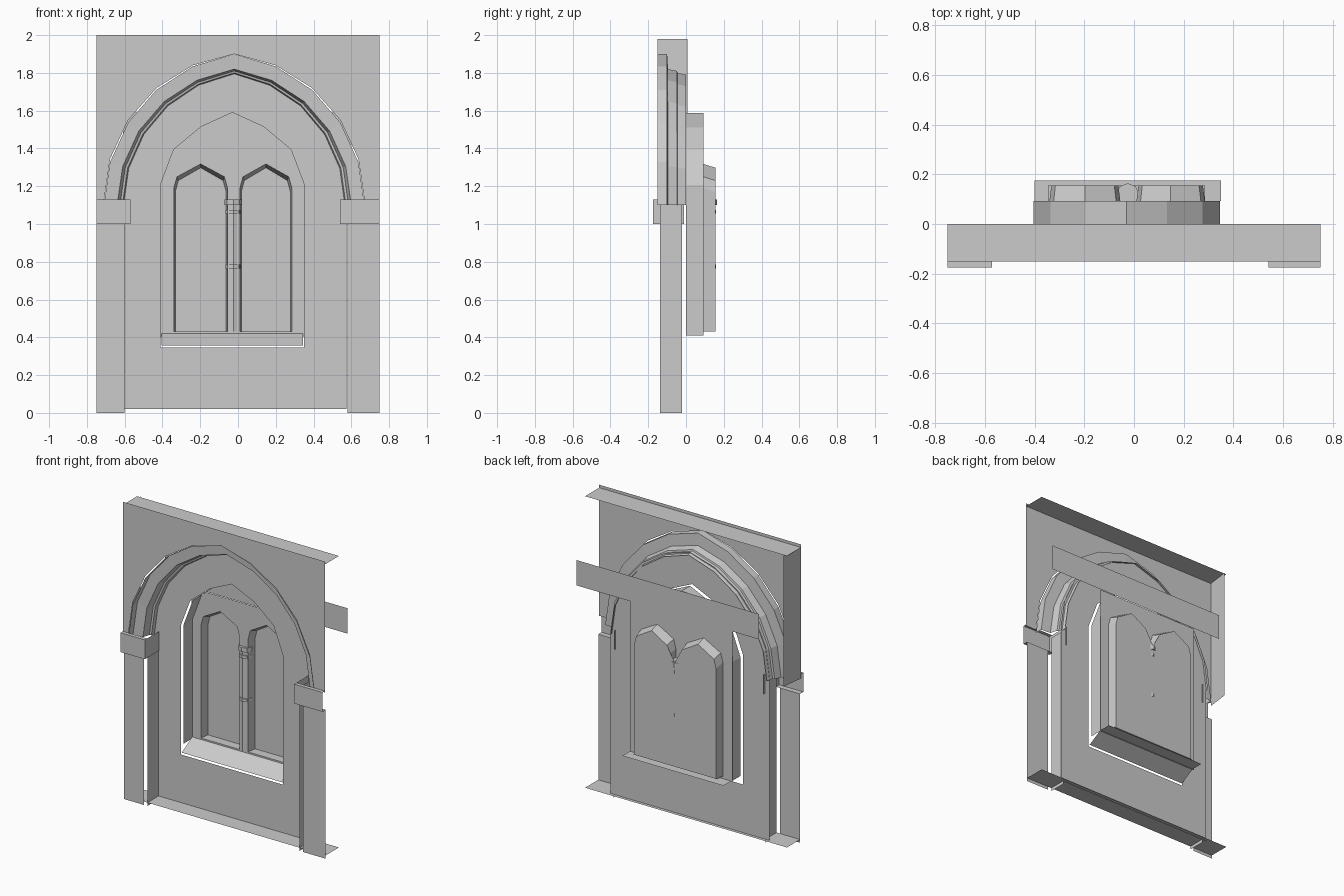
import bpy, bmesh, math

if "Cube" in bpy.data.objects:
    bpy.data.objects.remove(bpy.data.objects["Cube"])


def finish(name, bm):
    me = bpy.data.meshes.new(name)
    bm.to_mesh(me)
    bm.free()
    ob = bpy.data.objects.new(name, me)
    bpy.context.collection.objects.link(ob)
    return ob


def mirrored(cx, half):
    """Full outline from (half width, z) points running from foot to apex."""
    return [(cx - w, z) for w, z in half] + [(cx + w, z) for w, z in half[-2::-1]]


def arch(cx, w, spring, apex, n, base=None):
    """Pointed arch outline made of two arcs of n segments."""
    r = apex - spring
    R = (w * w + r * r) / (2 * w)
    end = math.atan2(r, R - w)
    half = [(w - R + R * math.cos(end * i / n), spring + R * math.sin(end * i / n))
            for i in range(n + 1)]
    half[-1] = (0, apex)
    return mirrored(cx, ([] if base is None else [(w, base)]) + half)


def plate(name, y, outer, holes=()):
    """Flat sheet facing the front, with optional openings."""
    bm = bmesh.new()
    edges = []
    for loop in [outer, *holes]:
        vs = [bm.verts.new((x, y, z)) for x, z in loop]
        edges += [bm.edges.new((vs[i - 1], vs[i])) for i in range(len(vs))]
    bmesh.ops.triangle_fill(bm, edges=edges, use_dissolve=False, use_beauty=True,
                            normal=(0, -1, 0))
    return finish(name, bm)


def loft(name, rings, closed=False):
    """Skin between rings, each given as (y, [(x, z), ...])."""
    bm = bmesh.new()
    rows = [[bm.verts.new((x, y, z)) for x, z in pts] for y, pts in rings]
    for a, b in zip(rows, rows[1:]):
        for i in range(0 if closed else 1, len(a)):
            bm.faces.new((a[i - 1], a[i], b[i], b[i - 1]))
    return finish(name, bm)


def quads(name, faces):
    bm = bmesh.new()
    for f in faces:
        bm.faces.new([bm.verts.new(p) for p in f])
    return finish(name, bm)


def flat(x0, x1, y0, y1, z):
    return [(x0, y0, z), (x1, y0, z), (x1, y1, z), (x0, y1, z)]


def rect(x0, x1, z0, z1):
    return [(x0, z0), (x1, z0), (x1, z1), (x0, z1)]


def side(x, y0, y1, z0, z1):
    return [(x, y0, z0), (x, y1, z0), (x, y1, z1), (x, y0, z1)]


CX, SPRING, N = -0.02, 1.12, 5
WALL, PANEL, GLASS = -0.022, 0.093, 0.155

# upper wall around the great arch
outer_arch = arch(CX, 0.69, SPRING, 1.90, N)
plate("upper_wall", -0.15, [(-0.75, SPRING)] + outer_arch
      + [(0.75, SPRING), (0.75, 2.0), (-0.75, 2.0)])

# stepped arch moulding
steps = [(0.69, 1.90, -0.15), (0.69, 1.90, -0.10), (0.62, 1.82, -0.095),
         (0.605, 1.81, -0.048), (0.592, 1.80, -0.045), (0.58, 1.79, 0.0)]
loft("arch_moulding", [(y, arch(CX, w, SPRING - 0.02, a, N)) for w, a, y in steps])

# top and bottom edges, and the left end of the upper wall
quads("top_edge", [flat(-0.75, 0.75, -0.15, 0.0, 1.98)])
quads("bottom_edge", [flat(-0.75, 0.75, -0.14, 0.0, 0.022)])
quads("left_end", [[(-0.75, -0.15, 1.1), (-0.73, 0.008, 1.1),
                    (-0.73, 0.008, 1.98), (-0.75, -0.15, 1.98)]])

# pillars, jambs and capitals
for label, xo, xp, xj, xc in (("left", -0.75, -0.60, -0.575, -0.57),
                              ("right", 0.75, 0.58, 0.555, 0.54)):
    plate(label + "_pillar", -0.14, rect(xo, xp, 0.0, 1.0))
    quads(label + "_jamb", [side(xj, -0.138, WALL, 0.0, 1.1)])
    quads(label + "_capital", [
        [(x, -0.175, z) for x, z in rect(xo, xc, 1.0, 1.13)],
        side(xc, -0.175, -0.01, 1.0, 1.13),
        flat(xo, xc, -0.175, -0.14, 1.0),
        flat(xo, xc, -0.175, -0.15, 1.13)])

# recessed wall with window opening
WX = -0.03
window = [(0.38, 1.21), (0.31, 1.395), (0.165, 1.515), (0, 1.59)]
plate("recess_wall", WALL, arch(-0.015, 0.59, SPRING, 1.80, N, 0.02),
      [mirrored(WX, [(0.38, 0.345)] + window)])

# window reveal and sloping sill
reveal = mirrored(WX, [(0.375, 0.41)] + [(w * 0.987, z - 0.003) for w, z in window])
loft("window_reveal", [(0.0, reveal), (PANEL, reveal)])
quads("window_sill", [[(-0.405, -0.018, 0.357), (0.345, -0.018, 0.357),
                       (0.345, PANEL, 0.42), (-0.405, PANEL, 0.42)],
                      flat(-0.345, 0.285, PANEL, GLASS, 0.43)])
quads("sill_underside", [flat(-0.40, 0.35, PANEL, 0.175, 0.41)])

# window panel with paired lancets, and the wider strip above it
lancets = (("left", -0.1975, 0.1425), ("right", 0.1475, 0.1375))


def lancet(c, w, drop):
    return mirrored(c, [(w, 0.43), (w, 1.19 - drop), (w * 0.88, 1.25 - drop),
                        (0, 1.318 - drop)])


fronts = [lancet(c, w, 0) for _, c, w in lancets]
backs = [lancet(c, w - 0.008, 0.02) for _, c, w in lancets]
plate("window_panel", PANEL, rect(-0.41, 0.35, 0.405, 1.42), fronts)
plate("panel_top_strip", PANEL + 0.005, rect(-0.61, 0.745, 1.42, 1.59))
for (label, _, _), f, b in zip(lancets, fronts, backs):
    loft(label + "_lancet_reveal", [(PANEL, f), (GLASS, b)])
# one back sheet closes both lancets and the mullion between them
plate("lancet_back", GLASS, backs[0][:-2] + [(-0.025, 1.13)] + backs[1][2:])


# slim column between the lancets with rings
def drum(name, r, z0, z1):
    bm = bmesh.new()
    bmesh.ops.create_cone(bm, cap_ends=True, segments=8, radius1=r, radius2=r,
                          depth=z1 - z0)
    bmesh.ops.translate(bm, verts=bm.verts, vec=(-0.025, 0.118, (z0 + z1) / 2))
    return finish(name, bm)


drum("column_shaft", 0.033, 0.43, 1.12)
for i, (r, z0, z1) in enumerate(((0.042, 0.765, 0.785), (0.042, 1.055, 1.075),
                                 (0.046, 1.10, 1.13))):
    drum("column_ring_%d" % i, r, z0, z1)
